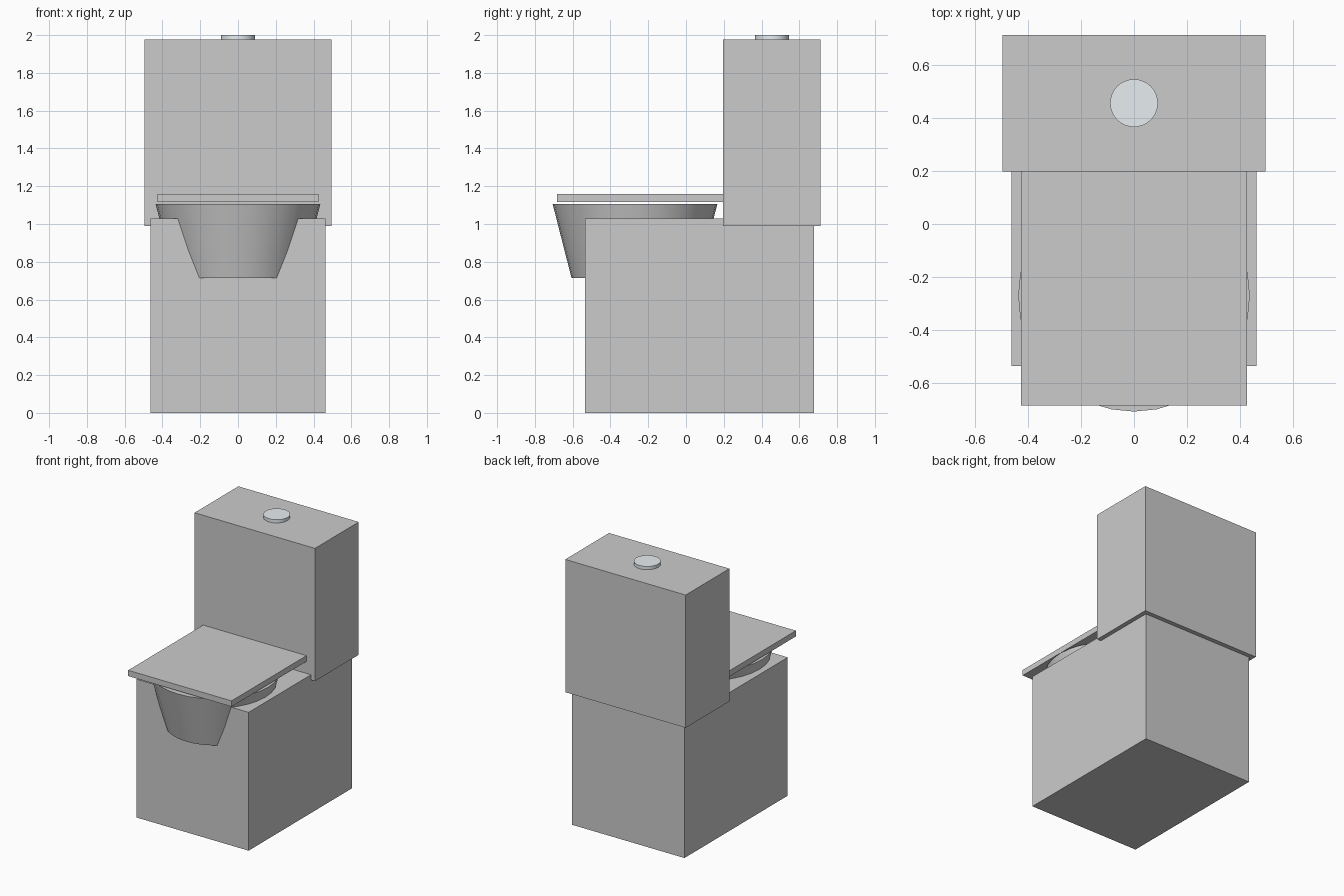
import bpy
import math

if "Cube" in bpy.data.objects:
    bpy.data.objects.remove(bpy.data.objects["Cube"])


def box(name, x, y0, y1, z0, z1):
    """Box symmetric in x, given its half width and y/z limits."""
    bpy.ops.mesh.primitive_cube_add(size=1, location=(0, (y0 + y1) / 2, (z0 + z1) / 2))
    ob = bpy.context.object
    ob.name = name
    ob.scale = (2 * x, y1 - y0, z1 - z0)
    bpy.ops.object.transform_apply(location=False, rotation=False, scale=True)
    return ob


def cone(name, r_bottom, r_top, y, z0, z1):
    """Capped round part between two heights."""
    bpy.ops.mesh.primitive_cone_add(vertices=32, radius1=r_bottom, radius2=r_top,
                                    depth=z1 - z0, location=(0, y, (z0 + z1) / 2))
    ob = bpy.context.object
    ob.name = name
    bpy.ops.object.shade_smooth_by_angle(angle=math.radians(30))
    return ob


# Pedestal, cistern and lid
box("pedestal", 0.462, -0.535, 0.678, 0.0, 1.028)
box("cistern", 0.495, 0.197, 0.711, 0.989, 1.976)
box("lid", 0.425, -0.683, 0.199, 1.117, 1.16)

# Tapered bowl sunk into the pedestal
cone("bowl", 0.336, 0.436, -0.27, 0.714, 1.106)

# Flush button, pale metal
button = cone("flush_button", 0.09, 0.09, 0.455, 1.974, 2.0)
mat = bpy.data.materials.new("pale_metal")
mat.diffuse_color = (0.8, 0.85, 0.88, 1)
mat.use_nodes = True
mat.node_tree.nodes["Principled BSDF"].inputs["Base Color"].default_value = mat.diffuse_color
button.data.materials.append(mat)
